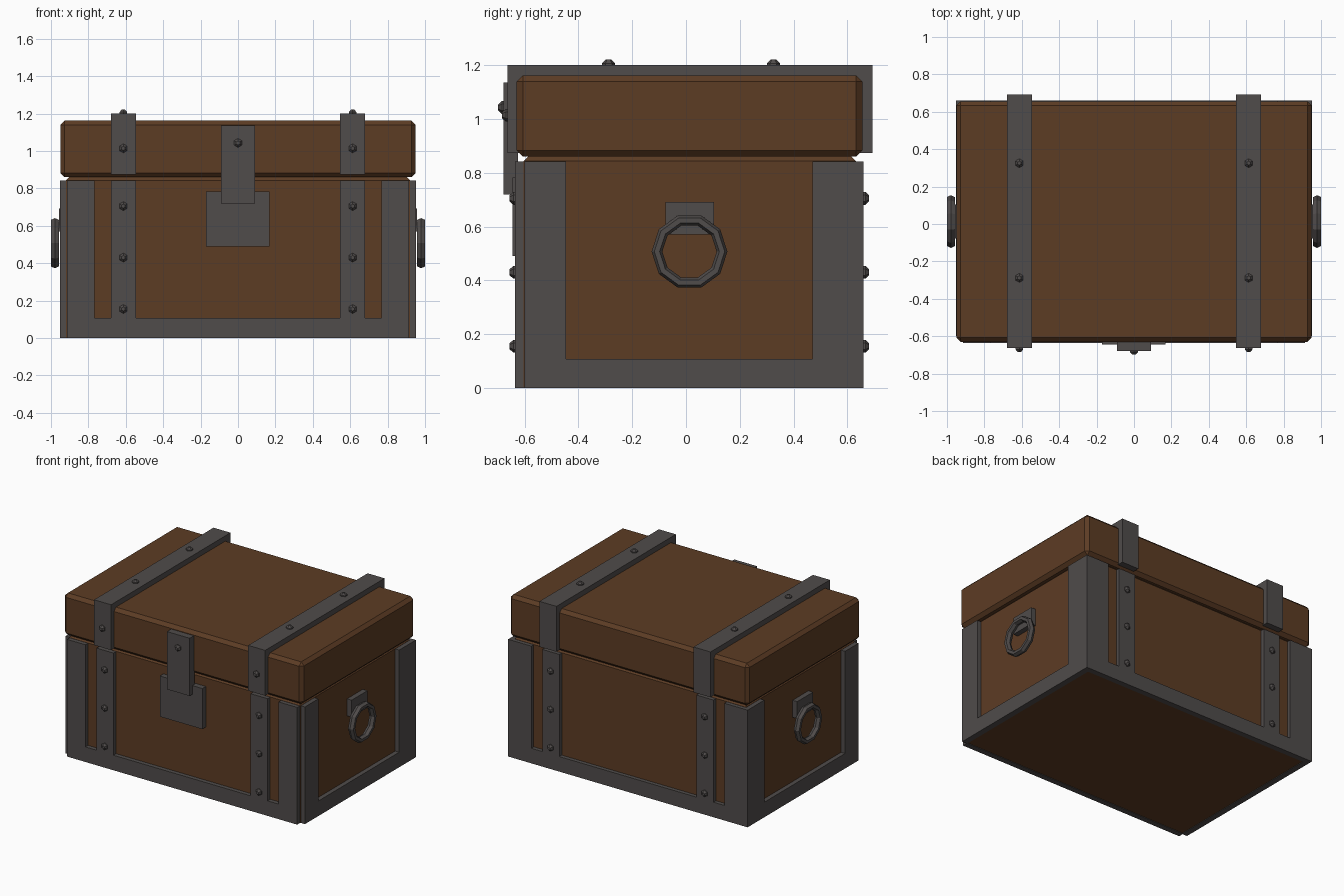
import bpy, bmesh, math
from mathutils import Matrix, Vector

if "Cube" in bpy.data.objects:
    bpy.data.objects.remove(bpy.data.objects["Cube"])


def material(name, col):
    m = bpy.data.materials.new(name)
    m.diffuse_color = (*col, 1)
    m.use_nodes = True
    m.node_tree.nodes["Principled BSDF"].inputs["Base Color"].default_value = m.diffuse_color
    return m


WOOD = material("brown wood", (0.108, 0.045, 0.0175))
IRON = material("dark iron", (0.080, 0.072, 0.070))


def finish(bm, name, mat):
    me = bpy.data.meshes.new(name)
    bm.to_mesh(me)
    bm.free()
    me.materials.append(mat)
    ob = bpy.data.objects.new(name, me)
    bpy.context.collection.objects.link(ob)
    return ob


def add_box(bm, x, y, z):
    """Box from (min, max) ranges."""
    size = [r[1] - r[0] for r in (x, y, z)]
    mid = Vector([(r[0] + r[1]) / 2 for r in (x, y, z)])
    return bmesh.ops.create_cube(
        bm, size=1, matrix=Matrix.Translation(mid) @ Matrix.Diagonal((*size, 1)))["verts"]


def box(name, mat, x, y, z, bevel=0, top_only=False):
    bm = bmesh.new()
    add_box(bm, x, y, z)
    if bevel:
        edges = [e for e in bm.edges
                 if not top_only or all(v.co.z > z[1] - 0.001 for v in e.verts)]
        bmesh.ops.bevel(bm, geom=edges, offset=bevel, segments=1, affect='EDGES')
    return finish(bm, name, mat)


def rivet(name, loc, rot=(0, 0, 0)):
    """Six-sided stud: short straight rim and tapered cap, pointing along local z."""
    bm = bmesh.new()
    for r1, r2, a, b in ((0.024, 0.024, -0.01, 0.007), (0.024, 0.011, 0.007, 0.021)):
        bmesh.ops.create_cone(bm, cap_ends=True, segments=6, radius1=r1, radius2=r2,
                              depth=b - a, matrix=Matrix.Translation((0, 0, (a + b) / 2)))
    ob = finish(bm, name, IRON)
    ob.location, ob.rotation_euler = loc, rot


# wooden body and lid
box("body", WOOD, (-0.92, 0.92), (-0.605, 0.632), (0.004, 0.868), 0.025, True)
box("lid", WOOD, (-0.95, 0.95), (-0.63, 0.656), (0.86, 1.162), 0.023)

# iron frames on front and back: band, corner posts and straps
B, T = 0.108, 0.842
for name, y, hx in (("front_frame", (-0.635, -0.595), 0.915), ("back_frame", (0.62, 0.66), 0.952)):
    bm = bmesh.new()
    add_box(bm, (-hx, hx), y, (0, B))
    for s in (-1, 1):
        for a, b in ((0.768, hx), (0.545, 0.68)):
            add_box(bm, sorted((s * a, s * b)), y, (B, T))
    finish(bm, name, IRON)

FRONT = (math.pi / 2, 0, 0)
BACK = (-math.pi / 2, 0, 0)
for s, side in ((-1, "left"), (1, "right")):
    # side frame
    bm = bmesh.new()
    x = sorted((s * 0.91, s * 0.952))
    add_box(bm, x, (-0.6, 0.62), (0, B))
    add_box(bm, x, (-0.6, -0.447), (B, T))
    add_box(bm, x, (0.47, 0.62), (B, T))
    finish(bm, side + "_frame", IRON)

    # lid strap
    box(side + "_lid_strap", IRON, sorted((s * 0.545, s * 0.68)), (-0.663, 0.693), (0.874, 1.2))

    # rivets on straps
    sx = s * 0.613
    for z in (0.155, 0.43, 0.705):
        rivet(side + "_front_rivet", (sx, -0.635, z), FRONT)
        rivet(side + "_back_rivet", (sx, 0.66, z), BACK)
    rivet(side + "_lid_front_rivet", (sx, -0.663, 1.014), FRONT)
    for y in (-0.288, 0.325):
        rivet(side + "_lid_top_rivet", (sx, y, 1.2))

    # handle mount and ten-sided ring
    box(side + "_handle_mount", IRON, sorted((s * 0.9, s * 0.957)), (-0.077, 0.104), (0.57, 0.692))
    bm = bmesh.new()
    N, M = 10, 6
    rows = []
    for i in range(N):
        a = 2 * math.pi * i / N
        row = []
        for j in range(M):
            t = 2 * math.pi * j / M
            r = 0.121 + 0.02 * math.cos(t)
            row.append(bm.verts.new((s * 0.979 + 0.0243 * math.sin(t),
                                     0.013 + r * math.cos(a), 0.507 + r * math.sin(a))))
        rows.append(row)
    for i in range(N):
        for j in range(M):
            p, q, k = rows[i], rows[(i + 1) % N], (j + 1) % M
            bm.faces.new((p[j], q[j], q[k], p[k]))
    bmesh.ops.recalc_face_normals(bm, faces=bm.faces)
    finish(bm, side + "_handle_ring", IRON)

# lock plate and hasp
box("lock_plate", IRON, (-0.17, 0.168), (-0.645, -0.6), (0.49, 0.782))
box("hasp", IRON, (-0.09, 0.09), (-0.678, -0.625), (0.72, 1.135))
rivet("hasp_rivet", (0, -0.678, 1.043), FRONT)
